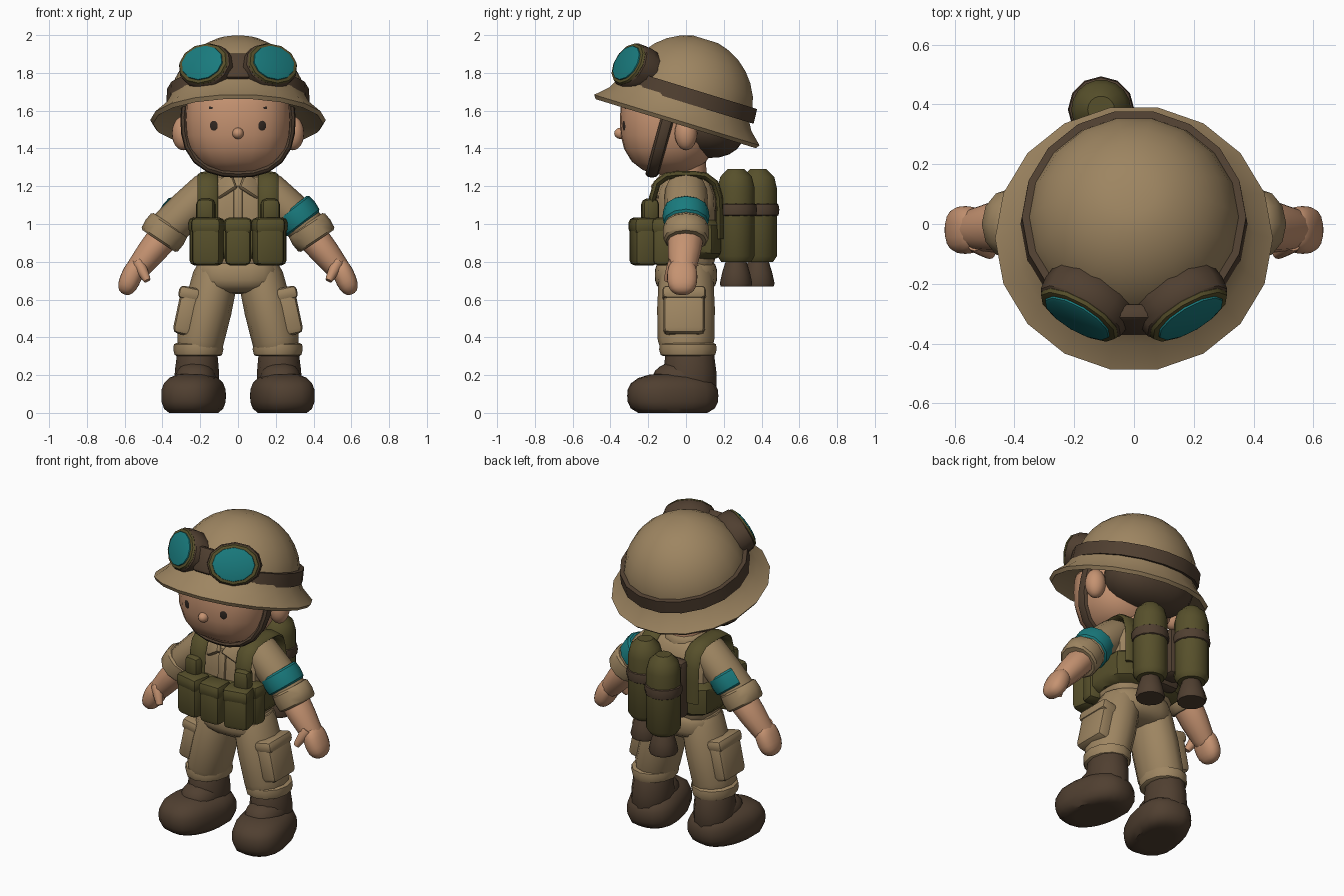
import bpy, bmesh
from math import sin, cos, pi, radians
from mathutils import Vector, Matrix

if "Cube" in bpy.data.objects:
    bpy.data.objects.remove(bpy.data.objects["Cube"])

AXIS_X, AXIS_Y, AXIS_Z = Matrix.Identity(3)


def material(name, red, green, blue):
    mat = bpy.data.materials.new(name)
    mat.use_nodes = True
    colour = (red, green, blue, 1)
    mat.diffuse_color = colour
    mat.node_tree.nodes["Principled BSDF"].inputs["Base Color"].default_value = colour
    return mat


TAN = material("tan cloth", .34, .235, .12)
SKIN = material("skin", .56, .29, .165)
TEAL = material("teal", .01, .2, .21)
OLIVE = material("olive", .095, .08, .024)
BROWN = material("dark brown", .08, .05, .03)
BLACK = material("eye brown", .03, .02, .015)


def finish(name, mat, bm, placement=None):
    """Turn a bmesh into a shaded object."""
    bmesh.ops.recalc_face_normals(bm, faces=bm.faces)
    mesh = bpy.data.meshes.new(name)
    if placement:
        bm.transform(placement)
    bm.to_mesh(mesh)
    bm.free()
    mesh.materials.append(mat)
    part = bpy.data.objects.new(name, mesh)
    bpy.context.collection.objects.link(part)
    bpy.ops.object.select_all(action='DESELECT')
    part.select_set(True)
    bpy.context.view_layer.objects.active = part
    bpy.ops.object.shade_smooth_by_angle(angle=radians(40))


def place(location, turn=(0, 0, 0)):
    """Placement from a location and turns in degrees."""
    spin = Matrix.Identity(4)
    for degrees, axis in zip(turn, "XYZ"):
        spin = Matrix.Rotation(radians(degrees), 4, axis) @ spin
    return Matrix.Translation(location) @ spin


def bridge(rings):
    """Skin a list of point rings and close both ends."""
    bm = bmesh.new()
    loops = [[bm.verts.new(point) for point in ring] for ring in rings]
    for low, high in zip(loops, loops[1:]):
        for i in range(len(low)):
            bm.faces.new((low[i - 1], low[i], high[i], high[i - 1]))
    bm.faces.new(loops[0])
    bm.faces.new(loops[-1])
    return bm


def circle(sides):
    angles = [2 * pi * i / sides for i in range(sides)]
    return [(cos(angle), sin(angle)) for angle in angles]


def lathe(name, mat, profile, placement):
    """Spin (radius, height) pairs about z."""
    rings = [[(r * u, r * v, height) for u, v in circle(18)] for r, height in profile]
    finish(name, mat, bridge(rings), placement)


def sweep(name, mat, path, across, along, ref, sides=12):
    """Carry an oval along a path; along lies on the ref direction."""
    rings = []
    for i, point in enumerate(path):
        tangent = path[min(i + 1, len(path) - 1)] - path[max(i - 1, 0)]
        side = tangent.cross(ref).normalized()
        depth = side.cross(tangent).normalized()
        rings.append([point + side * u * across[i] + depth * v * along[i] for u, v in circle(sides)])
    finish(name, mat, bridge(rings))


def limb(name, mat, start, end, r_start, r_end, fat=1, ref=AXIS_Y):
    """Tapered oval drum with softened ends."""
    start, end = Vector(start), Vector(end)
    stations = ((0, .9), (.1, 1), (.5, 1.04), (.9, 1), (1, .9))
    radii = [(r_start + (r_end - r_start) * t) * scale for t, scale in stations]
    path = [start.lerp(end, t) for t, scale in stations]
    sweep(name, mat, path, radii, [r * fat for r in radii], ref)


def arch(name, mat, centre, out, up, width, ref, power):
    """Flat strap bent over a squared half oval."""
    path = []
    for i in range(15):
        angle = (pi + .6) * i / 14 - .3
        u, v = cos(angle), sin(angle)
        size = (abs(u) ** power + abs(v) ** power) ** (1 / power)
        path.append(Vector(centre) + (Vector(out) * u + Vector(up) * v) / size)
    sweep(name, mat, path, [.02] * len(path), [width] * len(path), ref, 8)


def ball(name, mat, location, size, power=2, turn=(0, 0, 0), floor=-1):
    """Ellipsoid that gets boxier with power, flattened below the floor."""
    bm = bmesh.new()
    bmesh.ops.create_uvsphere(bm, u_segments=20, v_segments=12, radius=1)
    for vert in bm.verts:
        vert.co /= sum(abs(c) ** power for c in vert.co) ** (1 / power)
        vert.co.z = max(vert.co.z, floor)
    bm.transform(Matrix.Diagonal((*size, 1)))
    finish(name, mat, bm, place(location, turn))


def block(name, mat, location, size, turn=(0, 0, 0)):
    """Box with rounded edges."""
    bm = bmesh.new()
    bmesh.ops.create_cube(bm, size=1)
    bm.transform(Matrix.Diagonal((*size, 1)))
    bmesh.ops.bevel(bm, geom=bm.edges[:], offset=min(.03, min(size) / 3), segments=2,
                    affect='EDGES', profile=.5)
    finish(name, mat, bm, place(location, turn))


def pouch(name, x, y, width, turn):
    block(name, OLIVE, (x, y, .9), (width, .13, .24), (0, 0, turn))
    block(name + "_flap", OLIVE, (x, y, .99), (width + .01, .14, .09), (0, 0, turn))


# Helmet, tilted back
TILT = place((0, 0, 1.64), (-17, 0, 0))
RADIUS = .36
dome_angles = [pi / 2 * i / 8 for i in range(8)]
lathe("helmet_dome", TAN, [(RADIUS * cos(a), RADIUS * sin(a)) for a in dome_angles], TILT)
lathe("helmet_brim", TAN, [(.33, -.05), (.45, -.12), (.465, -.1), (.4, -.04), (.365, .02)],
      TILT @ place((0, -.02, 0)))
lathe("goggle_strap", BROWN, [(.35, 0), (.38, 0), (.375, .08), (.34, .08)], TILT)

# Goggles
eyepiece, facing = Vector((.175, -.29, 1.84)), Vector((.46, -.78, .4)).normalized()
for name, mat, back, front, radius in (("body", BROWN, -.1, .02, .155), ("rim", OLIVE, 0, .03, .143),
                                       ("lens", TEAL, 0, .04, .122)):
    limb("left_goggle_" + name, mat, eyepiece + facing * back, eyepiece + facing * front,
         radius, radius, .8, AXIS_Z)
block("goggle_bridge", BROWN, (0, -.32, 1.83), (.13, .06, .15), (-25, 0, 0))

# Head
ball("head", SKIN, (0, -.09, 1.55), (.28, .26, .29), 2.5)
ball("hair", BROWN, (0, .13, 1.53), (.285, .19, .18), 2.3)
ball("nose", SKIN, (0, -.345, 1.48), (.03, .035, .03))
ball("left_eye", BLACK, (.125, -.323, 1.525), (.03, .01, .036), turn=(0, 0, 18))
block("left_brow", BLACK, (.115, -.325, 1.61), (.08, .01, .016), (0, -8, 16))
ball("left_ear", SKIN, (.29, 0, 1.48), (.06, .06, .09))
arch("chin_strap", BROWN, (0, -.1, 1.55), (.285, 0, 0), (0, -.08, -.285), .035, AXIS_Y, 2.5)
limb("neck", SKIN, (0, 0, 1.15), (0, 0, 1.4), .11, .1)

# Shirt
ball("shirt", TAN, (0, 0, .98), (.21, .16, .28), 4)
ball("hips", TAN, (0, 0, .73), (.21, .165, .1), 3)
limb("collar_band", TAN, (0, 0, 1.2), (0, 0, 1.28), .14, .12, .9)
block("left_collar_flap", TAN, (.07, -.135, 1.2), (.12, .03, .1), (-30, 32, 18))
block("button_strip", TAN, (0, -.155, 1.1), (.05, .03, .2), (-5, 0, 0))

# Vest
ball("vest", OLIVE, (0, 0, .92), (.245, .19, .11), 6)
pouch("middle_pouch", 0, -.235, .14, 0)
pouch("left_front_pouch", .16, -.22, .155, 12)
pouch("left_side_pouch", .19, -.12, .1, 80)
block("left_chest_pouch", OLIVE, (.17, -.19, 1.07), (.1, .09, .13), (0, 0, 8))
arch("left_shoulder_strap", OLIVE, (.16, 0, 1), (0, .18, 0), (0, 0, .26), .055, AXIS_X, 4)

# Arms
limb("left_sleeve", TAN, (.13, 0, 1.2), (.4, 0, .95), .105, .1, 1.08)
limb("left_cuff", TAN, (.36, 0, 1), (.42, 0, .91), .115, .115, 1.03)
limb("left_armband", TEAL, (.28, 0, 1.085), (.345, 0, 1), .116, .116, 1.03)
limb("left_forearm", SKIN, (.38, 0, .95), (.55, -.02, .74), .085, .06, 1.15)
ball("left_hand", SKIN, (.565, -.02, .72), (.055, .08, .1), 2.5, (0, -24, 0))
limb("left_thumb", SKIN, (.53, -.06, .8), (.48, -.1, .7), .035, .02)

# Legs
limb("left_trouser_leg", TAN, (.11, 0, .76), (.21, 0, .34), .12, .125, 1.2)
limb("left_trouser_cuff", TAN, (.21, .01, .37), (.21, .01, .3), .13, .125, 1.15)
block("left_cargo_pocket", TAN, (.265, -.01, .53), (.12, .22, .24), (0, -12, 0))
block("left_pocket_flap", TAN, (.25, -.01, .63), (.13, .23, .07), (0, -12, 0))

# Boots, toes turned out
ball("left_boot_foot", BROWN, (.235, -.07, .09), (.16, .24, .12), 2.7, (0, 0, 13), -.75)
ball("left_boot_instep", BROWN, (.225, -.03, .17), (.11, .15, .1), 2.3)
limb("left_boot_shaft", BROWN, (.22, .02, .1), (.215, .02, .34), .12, .105, 1.2)

# Back frame with two tanks
block("back_frame", BROWN, (0, .2, 1), (.28, .09, .36))
block("tank_bracket", BROWN, (-.05, .28, 1), (.12, .13, .3))
for name, x, y in (("rear_tank", -.11, .383), ("inner_tank", .1, .265)):
    lathe(name, OLIVE, [(.08, .8), (.1, .83), (.1, 1.19), (.085, 1.25), (.045, 1.29)], place((x, y, 0)))
    limb(name + "_strap", BROWN, (x, y, 1.04), (x, y, 1.11), .107, .107)
    limb(name + "_nozzle", BROWN, (x, y, .67), (x, y, .82), .09, .05)

# Mirror the left parts; the right armband is only a patch at the back
for part in [ob for ob in bpy.data.objects if ob.name.startswith("left_")]:
    mesh = part.data.copy()
    mesh.transform(Matrix.Diagonal((-1, 1, 1, 1)))
    mesh.flip_normals()
    if part.name == "left_armband":
        bm = bmesh.new()
        bm.from_mesh(mesh)
        hidden = [face for face in bm.faces if face.normal.y < .45]
        bmesh.ops.delete(bm, geom=hidden, context='FACES')
        bm.to_mesh(mesh)
        bm.free()
    twin = bpy.data.objects.new(part.name.replace("left", "right"), mesh)
    bpy.context.collection.objects.link(twin)
